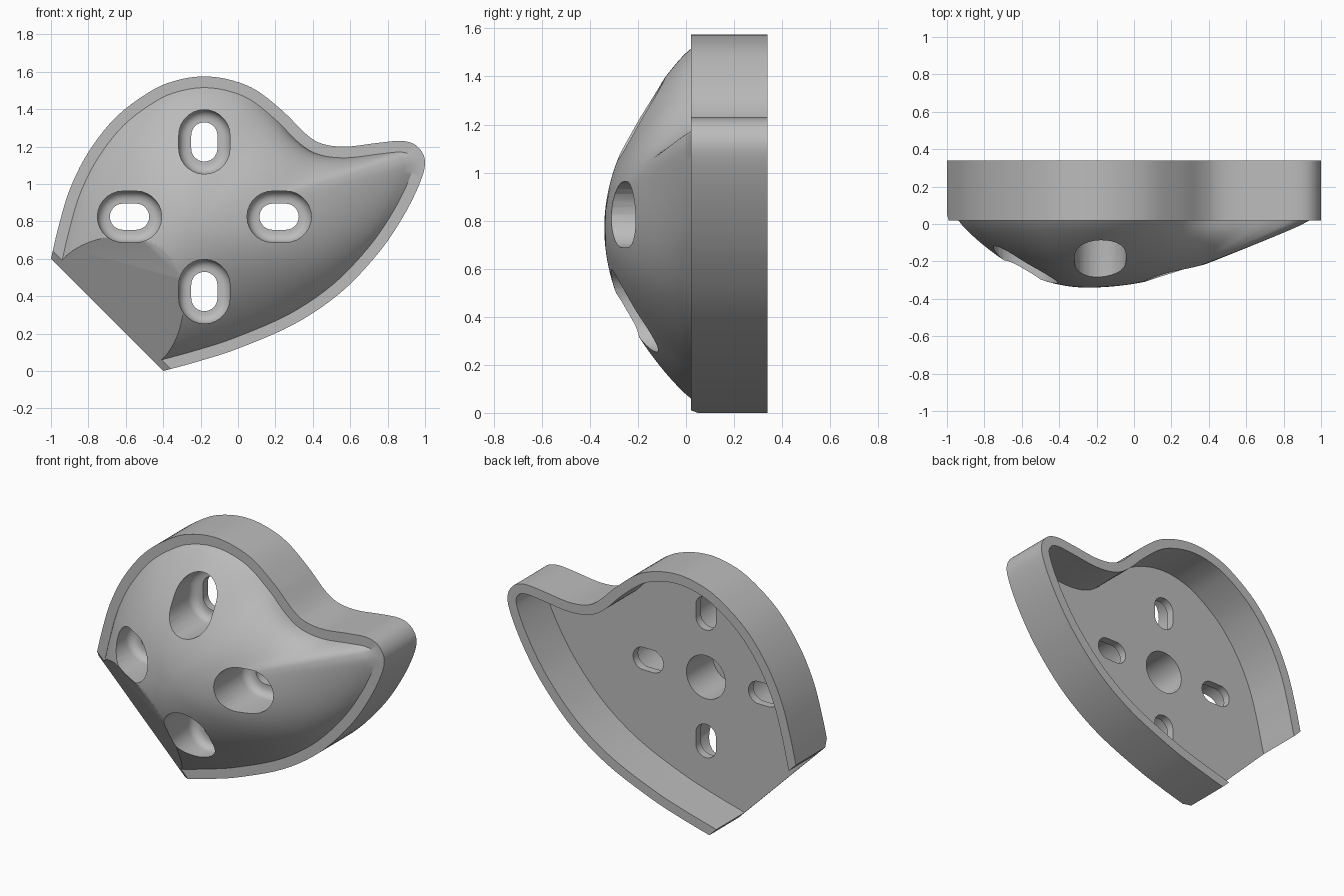
import bpy, bmesh, math
from mathutils import Vector

cube = bpy.data.objects.get("Cube")
if cube:
    bpy.data.objects.remove(cube, do_unlink=True)

FRONT, BACK, FLOOR = 0.02, 0.34, 0.06      # rim front, rim back, pocket floor
SEAT = 0.01                                # bottom of the slot recesses
WALL, DOME = 0.06, 0.36
PEAK = Vector((-0.25, 0.77))
HUB = Vector((-0.18, 0.825))

grey = bpy.data.materials.new("plain grey")
grey.use_nodes = True
grey.diffuse_color = (0.5, 0.5, 0.5, 1)
grey.node_tree.nodes["Principled BSDF"].inputs["Base Color"].default_value = (0.5, 0.5, 0.5, 1)


def smooth_loop(pts, steps):
    """Closed smooth curve through the points."""
    pts, out, n = [Vector(p) for p in pts], [], len(pts)
    for i in range(n):
        a, b, c, d = (pts[(i + k) % n] for k in (-1, 0, 1, 2))
        for k in range(steps):
            t = k / steps
            out.append(0.5 * (2 * b + (c - a) * t + (2 * a - 5 * b + 4 * c - d) * t * t
                              + (3 * b - a - 3 * c + d) * t ** 3))
    return out


def inset(loop, dist):
    """Move a clockwise loop inwards."""
    out, n = [], len(loop)
    for i in range(n):
        d = (loop[(i + 1) % n] - loop[i - 1]).normalized()
        out.append(loop[i] + Vector((d.y, -d.x)) * dist)
    return out


def rounded_reach(arms, spread):
    """Arm lengths averaged over neighbouring directions."""
    out = []
    for a in arms:
        weights = [math.exp(-(a.angle(b) / spread) ** 2) for b in arms]
        out.append(sum(w * b.length for w, b in zip(weights, arms)) / sum(weights))
    return out


def loft(name, rings):
    """Skin a list of (loop, y) rings and close both ends."""
    bm = bmesh.new()
    rows = [[bm.verts.new((p.x, y, p.y)) for p in loop] for loop, y in rings]
    n = len(rows[0])
    for r0, r1 in zip(rows, rows[1:]):
        for i in range(n):
            bm.faces.new((r0[i], r0[(i + 1) % n], r1[(i + 1) % n], r1[i]))
    bm.faces.new(rows[0])
    bm.faces.new(rows[-1])
    return finish(name, bm)


def finish(name, bm):
    """Turn a closed bmesh into a grey object."""
    bmesh.ops.recalc_face_normals(bm, faces=bm.faces)
    mesh = bpy.data.meshes.new(name)
    bm.to_mesh(mesh)
    bm.free()
    mesh.materials.append(grey)
    obj = bpy.data.objects.new(name, mesh)
    bpy.context.collection.objects.link(obj)
    return obj


def slot_loop(centre, radius, straight, upright, steps=14):
    """Stadium outline: two half circles joined by straight sides."""
    out = []
    for end in (1, -1):
        for k in range(steps + 1):
            a = math.pi * k / steps + (0 if end == 1 else math.pi)
            p = Vector((radius * math.cos(a), radius * math.sin(a) + end * straight / 2))
            out.append(centre + (p if upright else Vector((p.y, -p.x))))
    return out


# Body: domed front, flat rim, outer wall and hollow back
outline = smooth_loop([
    (-1, .6), (-.96, .77), (-.9, .97), (-.8, 1.17), (-.65, 1.36), (-.46, 1.5),
    (-.32, 1.556), (-.18, 1.575), (-.04, 1.556), (.1, 1.5), (.25, 1.38), (.36, 1.27),
    (.45, 1.215), (.58, 1.2), (.75, 1.22), (.88, 1.23), (.96, 1.2), (1, 1.12),
    (.97, 1), (.88, .82), (.75, .63), (.55, .42), (.3, .25), (0, .12), (-.2, .055),
    (-.4, 0), (-.6, -.05), (-.85, 0), (-1, .15), (-1.05, .38)], 5)
inner = inset(outline, WALL)
arms = [p - PEAK for p in inner]
reach = rounded_reach(arms, math.radians(25))
rings = []
for k in range(1, 33):
    t = k / 32
    loop = [PEAK + a.normalized() * t * (r + (a.length - r) * t ** 3) for a, r in zip(arms, reach)]
    rings.append((loop, FRONT - DOME * math.cos(t * math.pi / 2) ** 0.85))
rings += [(outline, FRONT), (outline, BACK), (inner, BACK), (inner, FLOOR)]
body = loft("holed_shell", rings)

# Corner cutter: straight diagonal side plus a slanted front facet
bm = bmesh.new()
profile = [(0, 1), (0, .05), (.9, -.69), (-1, -.69), (-1, 1)]
ends = []
for along in (-2, 2):
    ends.append([bm.verts.new(((s + along) * math.sqrt(.5) - .4, y, (s - along) * math.sqrt(.5)))
                 for s, y in profile])
for i in range(len(profile)):
    j = (i + 1) % len(profile)
    bm.faces.new((ends[0][i], ends[0][j], ends[1][j], ends[1][i]))
for end in ends:
    bm.faces.new(end)
cutters = [finish("corner_cutter", bm)]

# Slot cutters: wide recess with a filleted bottom, then a narrow through slot
for dx, dz in ((0, 1), (0, -1), (1, 0), (-1, 0)):
    centre = HUB + Vector((dx, dz)) * .4
    steps = [(.137, -.6), (.137, SEAT - .05)]
    for k in range(1, 7):
        a = k / 6 * math.pi / 2
        steps.append((.087 + .05 * math.cos(a), SEAT - .05 + .05 * math.sin(a)))
    steps += [(.07, SEAT), (.07, .25)]
    cutters.append(loft("slot_cutter", [(slot_loop(centre, r, .07, dx == 0), y) for r, y in steps]))

# Blind round bore in the back
bore = [HUB + Vector((math.cos(a), math.sin(a))) * .135
        for a in (math.tau * k / 40 for k in range(40))]
cutters.append(loft("bore_cutter", [(bore, -.2), (bore, .25)]))

bpy.context.view_layer.objects.active = body
for cutter in cutters:
    cutter.hide_render = True
    mod = body.modifiers.new("cut", "BOOLEAN")
    mod.operation, mod.solver, mod.object = "DIFFERENCE", "EXACT", cutter
    bpy.ops.object.modifier_apply(modifier=mod.name)
    bpy.data.objects.remove(cutter, do_unlink=True)

# Smooth shading with sharp edges kept
bpy.ops.object.select_all(action="DESELECT")
body.select_set(True)
bpy.ops.object.shade_smooth_by_angle(angle=math.radians(32))
